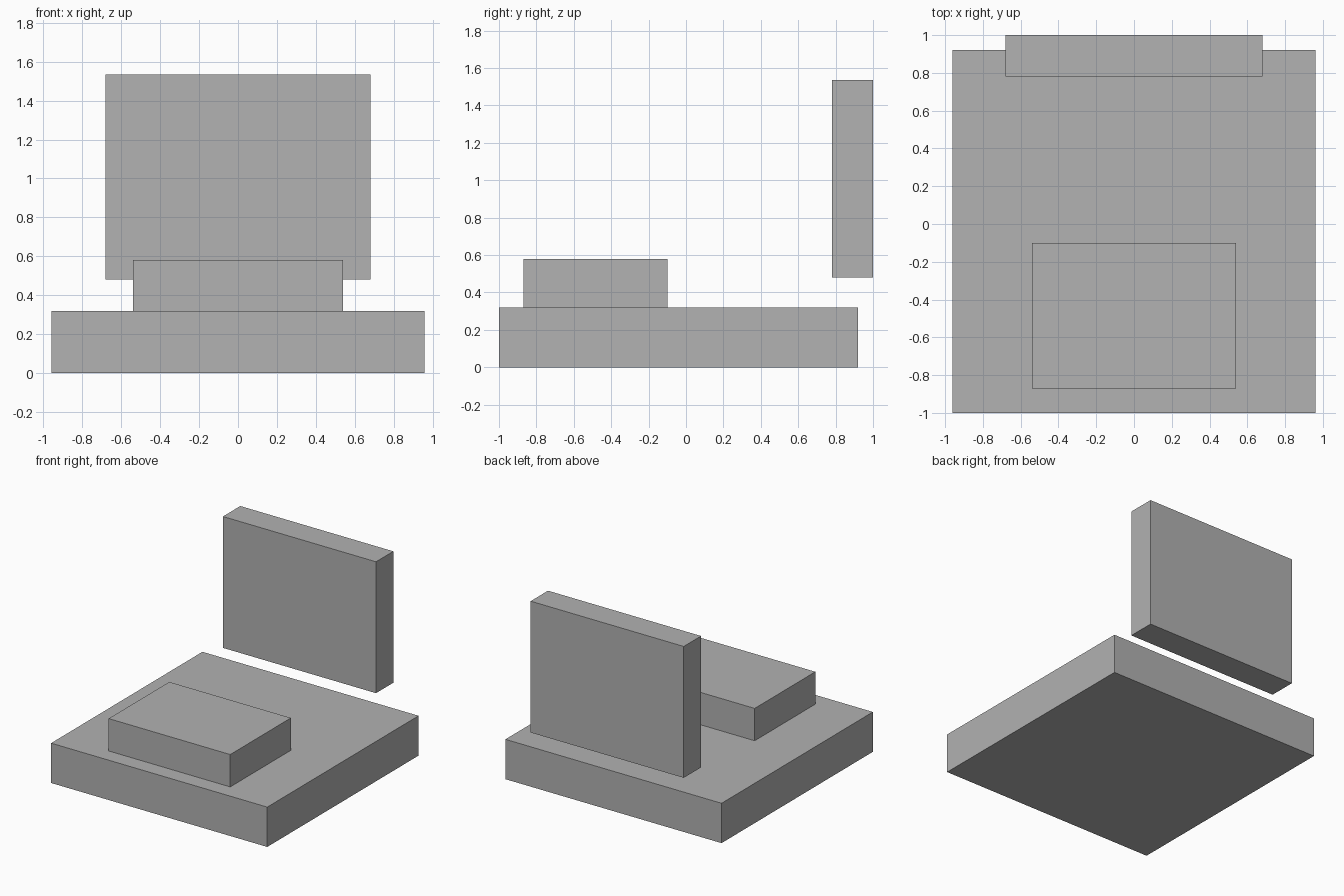
import bpy
from mathutils import Matrix, Vector
import bmesh

default_cube = bpy.data.objects.get("Cube")
if default_cube:
    bpy.data.objects.remove(default_cube, do_unlink=True)

# Single plain grey for every part
grey = bpy.data.materials.new("plain grey")
grey.use_nodes = True
colour = (0.445, 0.445, 0.445, 1.0)
grey.diffuse_color = colour
grey.node_tree.nodes["Principled BSDF"].inputs["Base Color"].default_value = colour


def box(name, low, high):
    """Flat-shaded box between two opposite corners, origin at its centre."""
    low, high = Vector(low), Vector(high)
    bm = bmesh.new()
    bmesh.ops.create_cube(bm, size=1.0, matrix=Matrix.Diagonal((*(high - low), 1.0)))
    mesh = bpy.data.meshes.new(name)
    bm.to_mesh(mesh)
    bm.free()
    mesh.materials.append(grey)
    obj = bpy.data.objects.new(name, mesh)
    obj.location = (low + high) / 2
    bpy.context.collection.objects.link(obj)
    return obj


# Wide slab on the ground
box("base_slab", (-0.96, -1.0, 0.0), (0.96, 0.92, 0.32))
# Raised block towards the front of the slab
box("front_block", (-0.54, -0.87, 0.32), (0.54, -0.10, 0.58))
# Upright panel floating above the rear edge
box("back_panel", (-0.68, 0.78, 0.48), (0.68, 1.0, 1.535))
